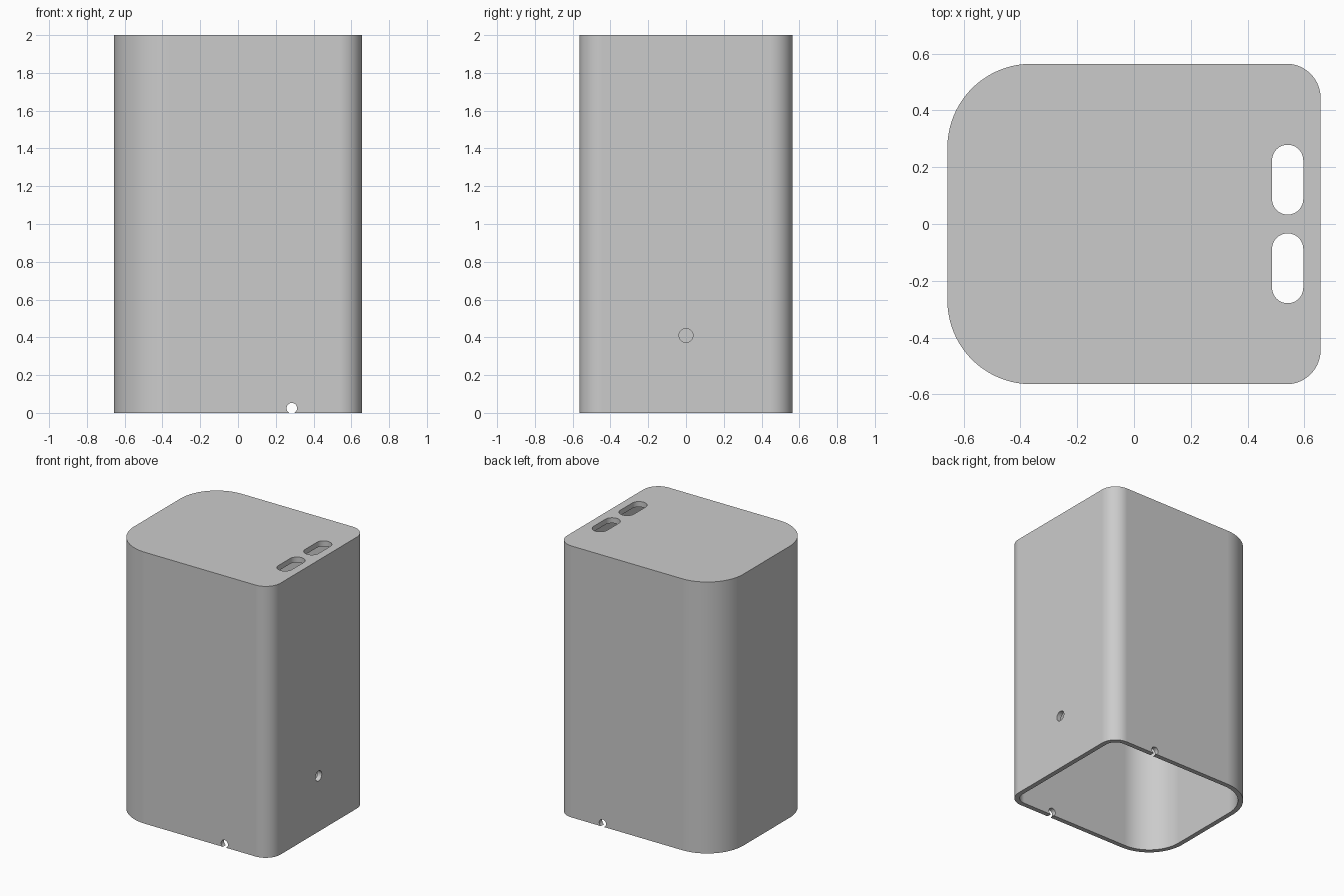
import bpy, bmesh
from math import sin, cos, pi, radians
from mathutils import Matrix, Vector

if "Cube" in bpy.data.objects:
    bpy.data.objects.remove(bpy.data.objects["Cube"], do_unlink=True)

HALF_X, HALF_Y, HEIGHT = 0.657, 0.564, 2.0
WALL, ROOF = 0.035, 0.04
BIG_R, SMALL_R = 0.295, 0.12

grey = bpy.data.materials.new("plain grey")
grey.use_nodes = True
colour = (0.6, 0.6, 0.6, 1)
grey.diffuse_color = colour
grey.node_tree.nodes["Principled BSDF"].inputs["Base Color"].default_value = colour


def rounded_outline(hx, hy, r_left, r_right, steps=20):
    """Rectangle with separate corner radii on its -x and +x sides."""
    corners = [(1, 1, r_right), (-1, 1, r_left), (-1, -1, r_left), (1, -1, r_right)]
    points = []
    for i, (sx, sy, r) in enumerate(corners):
        for k in range(steps + 1):
            a = (i + k / steps) * pi / 2
            points.append((sx * (hx - r) + r * cos(a), sy * (hy - r) + r * sin(a)))
    return points


def prism(name, outline, z0, z1, matrix=Matrix()):
    """Extrude an outline from z0 to z1, then place it."""
    bm = bmesh.new()
    face = bm.faces.new([bm.verts.new((x, y, z0)) for x, y in outline])
    top = bmesh.ops.extrude_face_region(bm, geom=[face])["geom"]
    bmesh.ops.translate(bm, vec=(0, 0, z1 - z0),
                        verts=[v for v in top if isinstance(v, bmesh.types.BMVert)])
    bmesh.ops.remove_doubles(bm, verts=bm.verts, dist=1e-5)
    bmesh.ops.recalc_face_normals(bm, faces=bm.faces)
    bm.transform(matrix)
    mesh = bpy.data.meshes.new(name)
    bm.to_mesh(mesh)
    bm.free()
    mesh.materials.append(grey)
    obj = bpy.data.objects.new(name, mesh)
    bpy.context.collection.objects.link(obj)
    return obj


def circle(r, steps=40):
    return [(r * cos(2 * pi * k / steps), r * sin(2 * pi * k / steps)) for k in range(steps)]


# Outer shell, open at the bottom
cover = prism("cover", rounded_outline(HALF_X, HALF_Y, BIG_R, SMALL_R), 0, HEIGHT)

# Inner cavity
cutters = [prism("cavity_cutter",
                 rounded_outline(HALF_X - WALL, HALF_Y - WALL, BIG_R - WALL, SMALL_R - WALL),
                 -0.2, HEIGHT - ROOF)]

# Two oblong slots in the roof
for side in (-1, 1):
    cutters.append(prism("slot_cutter", rounded_outline(0.055, 0.123, 0.0549, 0.0549, 12),
                         HEIGHT - 0.2, HEIGHT + 0.2,
                         Matrix.Translation((0.541, side * 0.156, 0))))

# Round hole in the +x wall
cutters.append(prism("side_hole_cutter", circle(0.037), -0.2, 0.2,
                     Matrix.Translation((HALF_X, 0, 0.41)) @ Matrix.Rotation(pi / 2, 4, "Y")))

# Notches through the front and back walls at the bottom rim
cutters.append(prism("rim_notch_cutter", circle(0.028), -1, 1,
                     Matrix.Translation((0.285, 0, 0.025)) @ Matrix.Rotation(pi / 2, 4, "X")))

# Cut everything out of the cover
bpy.context.view_layer.objects.active = cover
for cutter in cutters:
    mod = cover.modifiers.new("cut", "BOOLEAN")
    mod.operation = "DIFFERENCE"
    mod.solver = "EXACT"
    mod.object = cutter
    bpy.ops.object.modifier_apply(modifier=mod.name)
    bpy.data.objects.remove(cutter, do_unlink=True)

# Smooth corners, crisp rims
for obj in bpy.context.selected_objects:
    obj.select_set(False)
cover.select_set(True)
bpy.ops.object.shade_smooth_by_angle(angle=radians(30))
weighted = cover.modifiers.new("weighted_normals", "WEIGHTED_NORMAL")
weighted.keep_sharp = True
